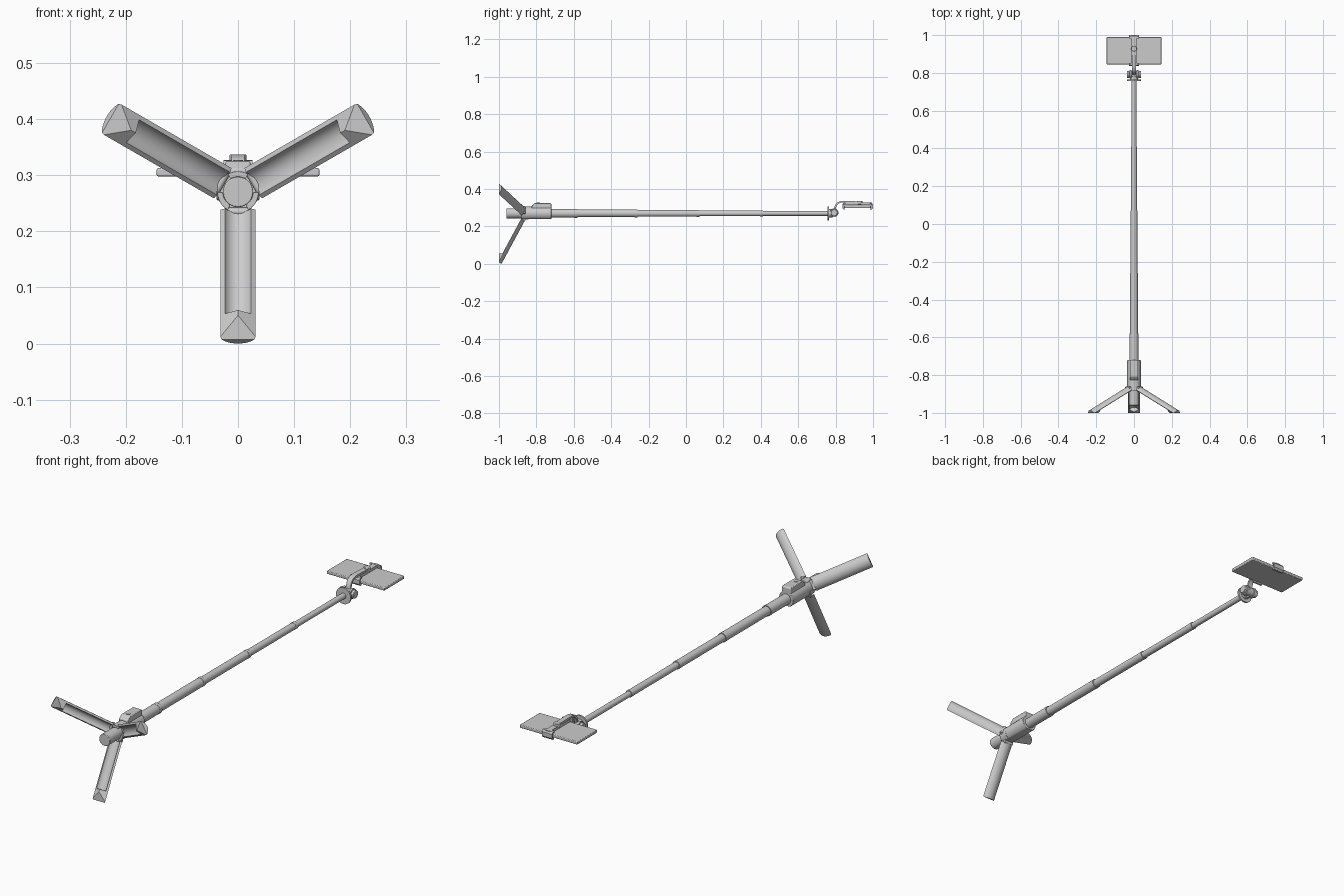
import bpy, bmesh
from math import sin, cos, pi, radians
from mathutils import Vector

if "Cube" in bpy.data.objects:
    bpy.data.objects.remove(bpy.data.objects["Cube"])

AX = Vector((0, 0, 0.27))            # stick axis passes through here along y
X, Y, Z = Vector((1, 0, 0)), Vector((0, 1, 0)), Vector((0, 0, 1))


def finish(bm, name, bevel=0):
    bmesh.ops.remove_doubles(bm, verts=bm.verts, dist=1e-5)
    bmesh.ops.recalc_face_normals(bm, faces=bm.faces)
    me = bpy.data.meshes.new(name)
    bm.to_mesh(me)
    bm.free()
    ob = bpy.data.objects.new(name, me)
    bpy.context.collection.objects.link(ob)
    if bevel:
        m = ob.modifiers.new("bevel", 'BEVEL')
        m.width, m.segments, m.limit_method = bevel, 2, 'ANGLE'
    bpy.ops.object.select_all(action='DESELECT')
    ob.select_set(True)
    bpy.context.view_layer.objects.active = ob
    bpy.ops.object.shade_smooth_by_angle(angle=radians(35))
    return ob


def extrude(bm, pts, o, u, v, w):
    """Extrude the closed 2D profile pts (in the u, v plane at o) along w."""
    a = [bm.verts.new(o + u * p + v * q) for p, q in pts]
    b = [bm.verts.new(x.co + w) for x in a]
    bm.faces.new(a)
    bm.faces.new(b[::-1])
    for i in range(len(a)):
        j = (i + 1) % len(a)
        bm.faces.new((a[i], b[i], b[j], a[j]))


def prism(name, pts, o, u, v, w, bevel=0):
    bm = bmesh.new()
    extrude(bm, pts, o, u, v, w)
    return finish(bm, name, bevel)


def arc(r, a0, a1, n=12):
    return [(r * cos(radians(a0 + (a1 - a0) * i / n)), r * sin(radians(a0 + (a1 - a0) * i / n)))
            for i in range(n + 1)]


def circle(r, n=32):
    return arc(r, 0, 360, n)[:-1]


def rod(name, r, y0, y1, bevel=0):
    return prism(name, circle(r), AX + Y * y0, X, Z, Y * (y1 - y0), bevel)


def strip(name, path, t, half):
    """Thicken a (y, z) path and give it width in x."""
    p = [Vector(q) for q in path]
    left, right = [], []
    for i, q in enumerate(p):
        d = (p[min(i + 1, len(p) - 1)] - p[max(i - 1, 0)]).normalized()
        n = Vector((-d.y, d.x)) * t / 2
        left.append(q + n)
        right.append(q - n)
    return prism(name, [tuple(q) for q in left + right[::-1]], X * -half, Y, Z, X * 2 * half)


# grip core and main body
rod("grip_core", 0.027, -0.96, -0.84, 0.002)
body = arc(0.036, -60, 240, 30)
prism("body", body, AX + Y * -0.862, X, Z, Y * 0.142, 0.002)

# raised housing on top of the body
prism("top_housing", [(-0.825, 0.285), (-0.825, 0.311), (-0.808, 0.325), (-0.724, 0.325),
                      (-0.72, 0.321), (-0.72, 0.285)], X * -0.022, Y, Z, X * 0.044, 0.003)
prism("button", circle(0.009, 20), Vector((0, -0.79, 0.32)), X, Y, Z * 0.007)

# telescopic sections, each with a small collar at its outer end
ends = [-0.73, -0.58, -0.26, 0.07, 0.41, 0.77]
for i, r in enumerate((0.0235, 0.0205, 0.018, 0.0155, 0.013)):
    rod(f"tube_{i + 1}", r, ends[i] - 0.01, ends[i + 1])
    if i < 4:
        rod(f"collar_{i + 1}", r + 0.0008, ends[i + 1] - 0.015, ends[i + 1] + 0.001)

# three channel-shaped legs and the prongs between them
RO, RI, L, FOOT = 0.036, 0.027, 0.2614, 0.213
shell = arc(RO, -60, 60) + arc(RI, 60, -60)
wedge = arc(RO, -60, 60) + [(0.0, 0.0)]
for k, deg in enumerate((-90, 30, 150)):
    a = radians(deg)
    rad = Vector((cos(a), 0, sin(a)))
    tan = Vector((-sin(a), 0, cos(a)))
    d = rad * 0.88 - Y * 0.475
    n = rad * -0.475 - Y * 0.88
    o = AX + rad * 0.04 - Y * 0.862 + n * RO
    for part, prof, s, e in (("leg", shell, 0, FOOT), ("foot", wedge, FOOT, L)):
        bm = bmesh.new()
        extrude(bm, prof, o + d * s, -n, tan, d * (e - s))
        # cut flat so the feet rest on one plane
        cut = bmesh.ops.bisect_plane(bm, geom=bm.verts[:] + bm.edges[:] + bm.faces[:],
                                     plane_co=(0, -1, 0), plane_no=(0, -1, 0), clear_outer=True)
        bmesh.ops.holes_fill(bm, edges=[x for x in bm.edges if x.is_boundary])
        finish(bm, f"{part}_{k + 1}")
    # hinge knuckle
    prism(f"leg_hinge_{k + 1}", circle(0.007, 16), AX + rad * 0.035 - Y * 0.866 - tan * 0.022,
          rad, Y, tan * 0.044)
    # prong between two legs
    b = deg + 60
    prism(f"prong_{k + 1}", arc(0.037, b - 30, b + 30, 8) + arc(0.027, b + 30, b - 30, 8),
          AX - Y * 0.882, X, Z, Y * 0.04, 0.001)

# head: end plate, neck and tilt joint
rod("head_plate", 0.037, 0.757, 0.765)
rod("head_neck", 0.022, 0.763, 0.782)
PIV = Vector((0, 0.792, 0.273))
for s, side in ((-1, "left"), (1, "right")):
    prism(f"tilt_fork_{side}", circle(0.023, 28), PIV + X * s * 0.014, Y, Z, X * s * 0.011, 0.001)
    prism(f"tilt_knob_{side}", circle(0.018, 24), PIV + X * s * 0.025, Y, Z, X * s * 0.013, 0.002)
prism("tilt_core", circle(0.019, 28), PIV - X * 0.014, Y, Z, X * 0.028)

# curved arm up to the clamp
strip("clamp_arm", [(0.792, 0.275), (0.797, 0.300), (0.803, 0.316), (0.813, 0.326),
                    (0.828, 0.331), (0.85, 0.332), (0.935, 0.329)], 0.009, 0.0115)
prism("clamp_screw", circle(0.015, 24), Vector((0, 0.928, 0.318)), X, Y, Z * 0.019, 0.002)

# clamp bar and jaws gripping the phone
strip("clamp_bar", [(0.840, 0.321), (0.995, 0.321)], 0.012, 0.0125)
for name, y, s in (("clamp_jaw_inner", 0.839, 1), ("clamp_jaw_outer", 0.9965, -1)):
    strip(name, [(y + s * 0.012, 0.2935), (y + s * 0.005, 0.2935), (y, 0.299), (y, 0.317),
                 (y + s * 0.005, 0.323), (y + s * 0.014, 0.324)], 0.007, 0.026)

# phone
prism("phone", [(-0.145, 0.845), (0.145, 0.845), (0.145, 0.989), (-0.145, 0.989)],
      Z * 0.298, X, Y, Z * 0.0145, 0.003)
